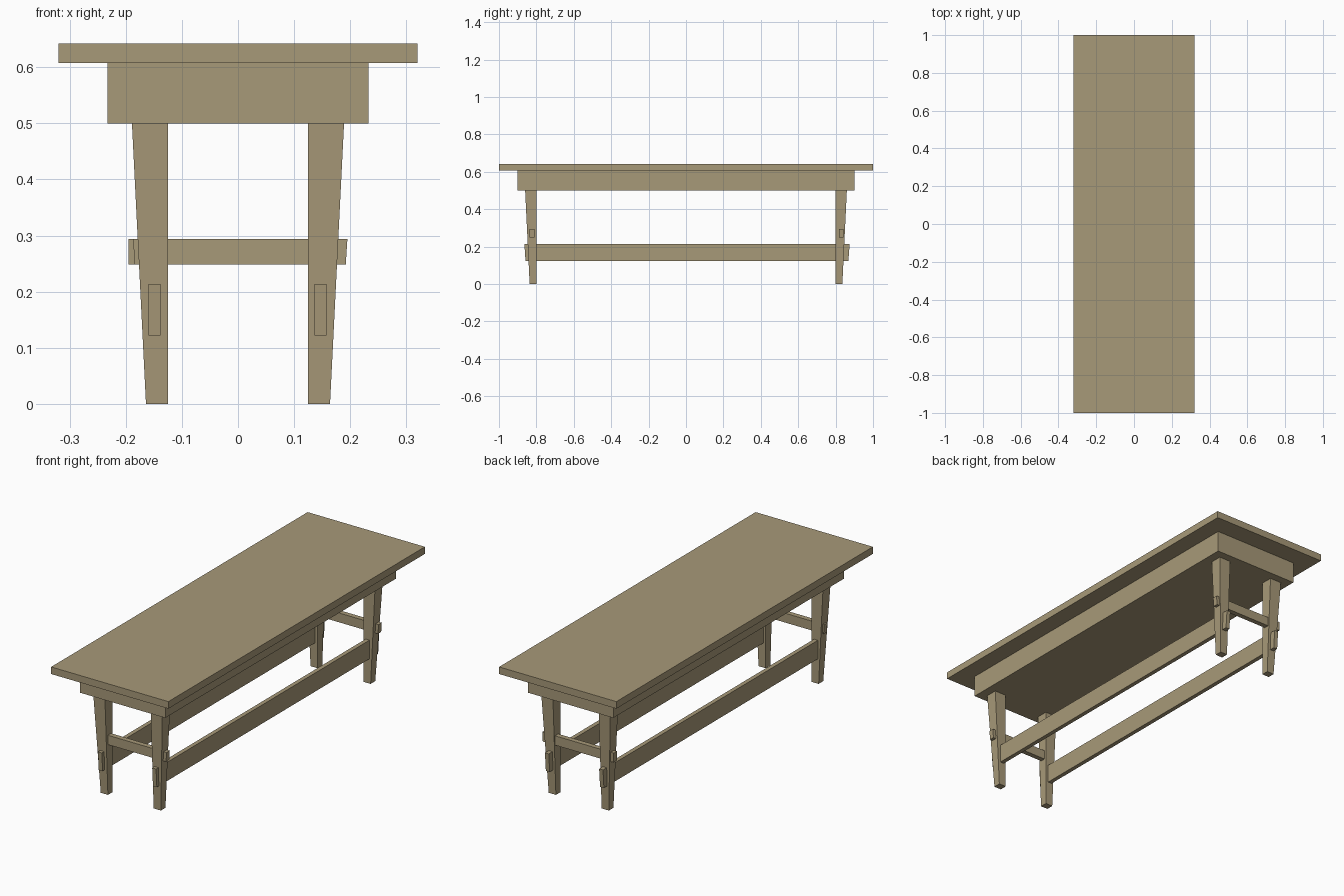
import bpy

if "Cube" in bpy.data.objects:
    bpy.data.objects.remove(bpy.data.objects["Cube"])

wood = bpy.data.materials.new("tan wood")
wood.diffuse_color = (0.39, 0.32, 0.19, 1.0)
wood.use_nodes = True
wood.node_tree.nodes["Principled BSDF"].inputs["Base Color"].default_value = wood.diffuse_color


def prism(name, bottom, top, z0, z1):
    """Box whose bottom and top rectangles (x0, x1, y0, y1) may differ."""
    verts = []
    for (x0, x1, y0, y1), z in ((bottom, z0), (top, z1)):
        x0, x1 = sorted((x0, x1))
        y0, y1 = sorted((y0, y1))
        verts += [(x0, y0, z), (x1, y0, z), (x1, y1, z), (x0, y1, z)]
    faces = [(3, 2, 1, 0), (4, 5, 6, 7)]
    faces += [(i, (i + 1) % 4, (i + 1) % 4 + 4, i + 4) for i in range(4)]
    mesh = bpy.data.meshes.new(name)
    mesh.from_pydata(verts, [], faces)
    mesh.materials.append(wood)
    obj = bpy.data.objects.new(name, mesh)
    bpy.context.collection.objects.link(obj)
    return obj


# Table top and solid apron block
top = (-0.32, 0.32, -1.0, 1.0)
prism("table_top", top, top, 0.607, 0.642)
apron = (-0.233, 0.233, -0.90, 0.90)
prism("apron", apron, apron, 0.50, 0.607)

# Legs: straight inside, tapered on the two outer sides
for sx, side in ((-1, "left"), (1, "right")):
    for sy, end in ((-1, "front"), (1, "back")):
        prism(f"{end}_{side}_leg",
              (sx * 0.125, sx * 0.164, sy * 0.80, sy * 0.836),
              (sx * 0.125, sx * 0.189, sy * 0.80, sy * 0.860), 0.0, 0.50)

# Long stretchers, tenoned through the legs with slightly slanted ends
for x, side in ((-0.149, "left"), (0.147, "right")):
    prism(f"{side}_long_stretcher",
          (x - 0.0105, x + 0.0105, -0.858, 0.868),
          (x - 0.0105, x + 0.0105, -0.864, 0.875), 0.122, 0.214)

# Short cross stretchers at each end
for y, end, left0, left1 in ((-0.823, "front", -0.184, -0.187),
                             (0.830, "back", -0.195, -0.195)):
    prism(f"{end}_cross_stretcher",
          (left0, 0.192, y - 0.0125, y + 0.0125),
          (left1, 0.195, y - 0.0125, y + 0.0125), 0.248, 0.294)
